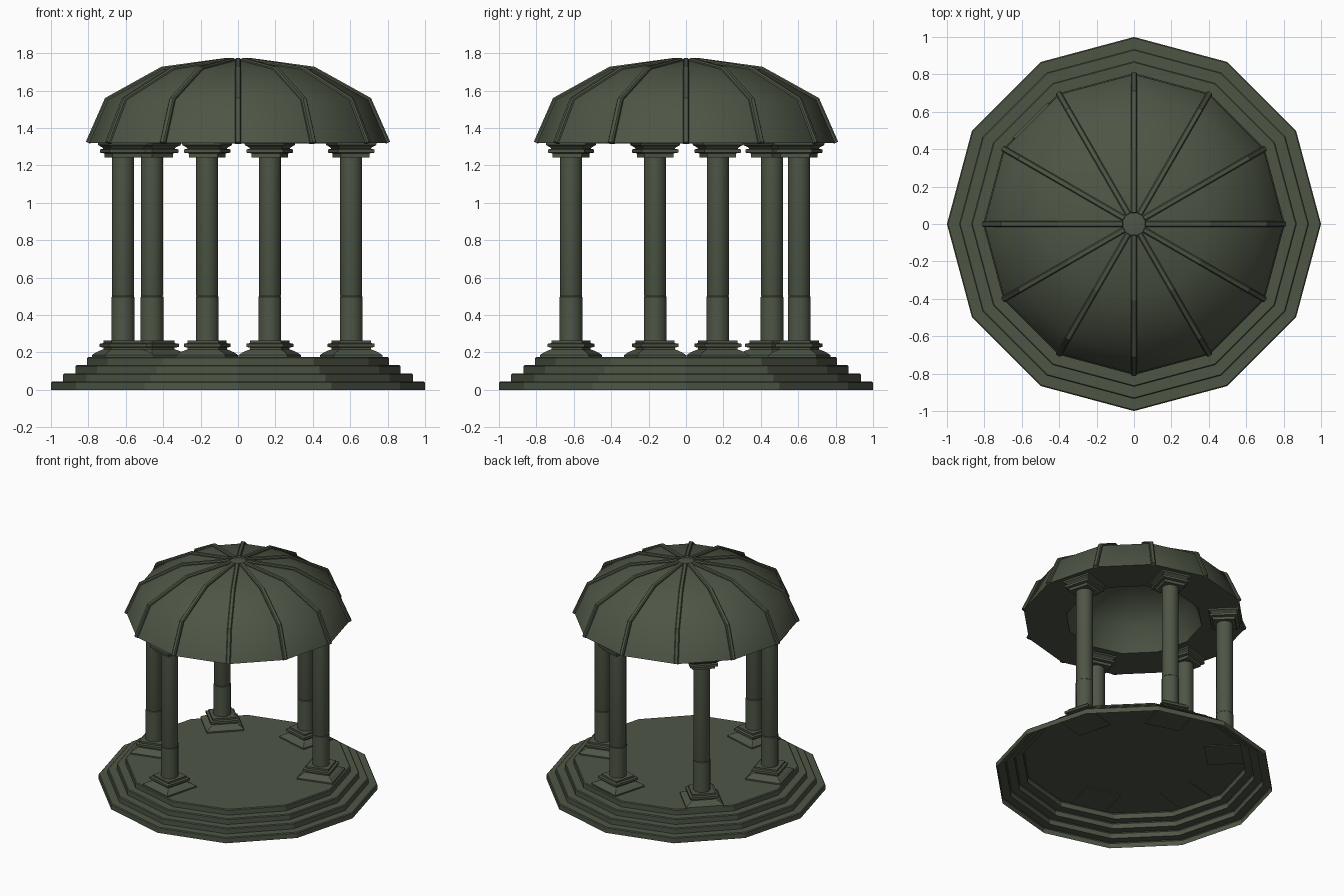
import bpy, math
from mathutils import Vector

if "Cube" in bpy.data.objects:
    bpy.data.objects.remove(bpy.data.objects["Cube"])

stone = bpy.data.materials.new("mossy grey stone")
stone.diffuse_color = (0.076, 0.092, 0.060, 1)
stone.use_nodes = True
stone.node_tree.nodes["Principled BSDF"].inputs["Base Color"].default_value = stone.diffuse_color


def make(name, verts, faces, smooth=None):
    me = bpy.data.meshes.new(name)
    me.from_pydata(verts, [], faces)
    me.materials.append(stone)
    ob = bpy.data.objects.new(name, me)
    bpy.context.collection.objects.link(ob)
    if smooth:
        bpy.ops.object.select_all(action='DESELECT')
        ob.select_set(True)
        bpy.context.view_layer.objects.active = ob
        bpy.ops.object.shade_smooth_by_angle(angle=math.radians(smooth))
    return ob


def lathe(name, profile, n, start=0.0, centre=(0, 0), cap_first=False,
          cap_last=True, smooth=None):
    """Rings of n points for each (radius, z), joined bottom to top."""
    verts, faces = [], []
    for r, z in profile:
        for k in range(n):
            a = start + 2 * math.pi * k / n
            verts.append((centre[0] + r * math.cos(a), centre[1] + r * math.sin(a), z))
    for i in range(len(profile) - 1):
        for k in range(n):
            l = (k + 1) % n
            faces.append((i * n + k, i * n + l, (i + 1) * n + l, (i + 1) * n + k))
    if cap_first:
        faces.append(tuple(reversed(range(n))))
    if cap_last:
        b = (len(profile) - 1) * n
        faces.append(tuple(range(b, b + n)))
    return make(name, verts, faces, smooth)


# Stepped base, a hollow shell open underneath
steps = []
z = 0.0
for r in (1.0, 0.935, 0.87, 0.807):
    steps += [(r, z), (r, z + 0.038), (r - 0.006, z + 0.044)]
    z += 0.044
lathe("stepped_base", steps, 12)

# Columns: half widths of the square footing and capital, by height
footing = [(.135, .170), (.135, .186), (.118, .200), (.096, .212), (.086, .216),
           (.086, .226), (.102, .229), (.102, .246), (.085, .250), (.085, .263)]
capital = [(.080, 1.243), (.080, 1.264), (.101, 1.268), (.101, 1.285), (.086, 1.289),
           (.090, 1.296), (.108, 1.308), (.112, 1.330)]
shaft = [(.0625, .25), (.0625, .497), (.059, .501), (.0605, .505), (.0605, 1.25)]
spots = [(.605, .17), (.17, .605), (-.46, .46), (-.615, -.165), (-.165, -.615)]
for i, c in enumerate(spots, 1):
    turn = math.atan2(c[1], c[0])
    for name, prof in (("footing", footing), ("capital", capital)):
        lathe(f"column_{name}_{i}", [(h * math.sqrt(2), z) for h, z in prof], 4,
              turn + math.pi / 4, c, cap_first=True)
    lathe(f"column_shaft_{i}", shaft, 12, turn, c, cap_first=True, smooth=35)

# Dome: inner hollow, flat underside ring, outer skin
outer = [(.80, 1.32), (.70, 1.55), (.405, 1.713), (.06, 1.760)]
inner = [(.02, 1.66), (.25, 1.62), (.42, 1.50), (.49, 1.318)]
lathe("dome", inner + outer, 12, cap_first=True, smooth=40)

# Ribs along the dome ridges
path = [Vector((r, 0, z)) for r, z in outer]
segs = [(b - a).normalized() for a, b in zip(path, path[1:])]
verts, faces = [], []
for k in range(12):
    a = math.radians(30 * k)
    base = len(verts)
    for i, p in enumerate(path):
        t = (segs[max(i - 1, 0)] + segs[min(i, len(segs) - 1)]).normalized()
        nrm = Vector((t.z, 0, -t.x))
        if nrm.x < 0:
            nrm = -nrm
        for w, h in ((-.016, -.012), (-.016, .007), (-.010, .015),
                     (.010, .015), (.016, .007), (.016, -.012)):
            q = p + nrm * h
            verts.append((q.x * math.cos(a) - w * math.sin(a),
                          q.x * math.sin(a) + w * math.cos(a), q.z))
    for i in range(len(path) - 1):
        for j in range(6):
            l = (j + 1) % 6
            s, e = base + i * 6, base + (i + 1) * 6
            faces.append((s + j, s + l, e + l, e + j))
    faces.append(tuple(base + j for j in reversed(range(6))))
    faces.append(tuple(base + 18 + j for j in range(6)))
make("dome_ribs", verts, faces)
